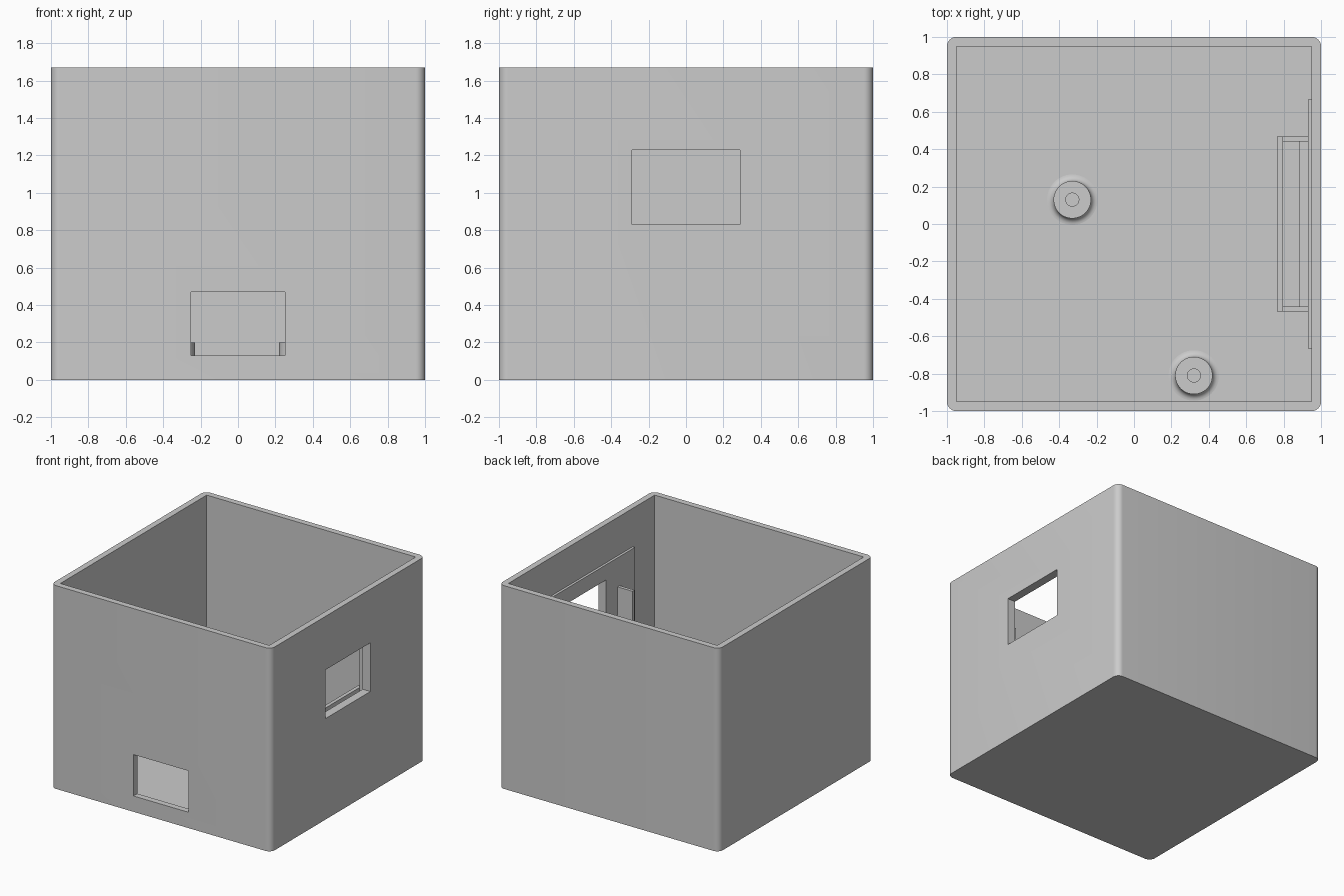
import bpy, bmesh, math
from mathutils import Vector

old = bpy.data.objects.get("Cube")
if old:
    bpy.data.objects.remove(old, do_unlink=True)

grey = bpy.data.materials.new("plain grey")
grey.use_nodes = True
grey.diffuse_color = (0.6, 0.6, 0.6, 1)
grey.node_tree.nodes["Principled BSDF"].inputs["Base Color"].default_value = (0.6, 0.6, 0.6, 1)


def finish(name, bm):
    """Turn a bmesh into a named grey object."""
    bmesh.ops.recalc_face_normals(bm, faces=bm.faces)
    mesh = bpy.data.meshes.new(name)
    bm.to_mesh(mesh)
    bm.free()
    mesh.materials.append(grey)
    obj = bpy.data.objects.new(name, mesh)
    bpy.context.collection.objects.link(obj)
    return obj


def box(name, low, high, corner=0):
    """Box between two corners, with optional rounded upright edges."""
    low, high = Vector(low), Vector(high)
    bm = bmesh.new()
    bmesh.ops.create_cube(bm, size=1)
    for v in bm.verts:
        v.co = (low + high) / 2 + v.co * (high - low)
    if corner:
        upright = [e for e in bm.edges
                   if abs(e.verts[0].co.z - e.verts[1].co.z) > 0.1]
        bmesh.ops.bevel(bm, geom=upright, offset=corner, segments=8,
                        profile=0.5, affect='EDGES')
    return finish(name, bm)


def select_only(obj):
    bpy.ops.object.select_all(action='DESELECT')
    obj.select_set(True)
    bpy.context.view_layer.objects.active = obj


def cut(obj, low, high):
    """Subtract a box from an object."""
    cutter = box("cutter", low, high)
    cutter.hide_render = True
    mod = obj.modifiers.new("cut", 'BOOLEAN')
    mod.operation, mod.solver, mod.object = 'DIFFERENCE', 'EXACT', cutter
    select_only(obj)
    bpy.ops.object.modifier_apply(modifier=mod.name)
    bpy.data.objects.remove(cutter, do_unlink=True)


def smooth(obj):
    select_only(obj)
    bpy.ops.object.shade_smooth_by_angle(angle=math.radians(30))


def standoff(name, x, y):
    """Hollow screw post with a flared foot."""
    floor, top, radius, hole, flare = 0.05, 0.2, 0.1, 0.035, 0.035
    profile = [(0, floor + 0.01), (hole, floor + 0.01), (hole, top), (radius, top)]
    for i in range(7):
        a = math.pi / 2 * i / 6
        profile.append((radius + flare * (1 - math.cos(a)),
                        floor + flare * (1 - math.sin(a))))
    bm = bmesh.new()
    verts = [bm.verts.new((r, 0, z)) for r, z in profile]
    edges = [bm.edges.new(pair) for pair in zip(verts, verts[1:])]
    bmesh.ops.spin(bm, geom=verts + edges, cent=(0, 0, 0), axis=(0, 0, 1),
                   angle=math.tau, steps=48)
    bmesh.ops.remove_doubles(bm, verts=bm.verts, dist=0.0001)
    obj = finish(name, bm)
    obj.location = (x, y, 0)
    smooth(obj)


# Open-topped shell with a front port and a side window
shell = box("enclosure_shell", (-1, -1, 0), (1, 1, 1.67), corner=0.05)
cut(shell, (-0.95, -0.95, 0.05), (0.95, 0.95, 2))
cut(shell, (-0.25, -1.1, 0.13), (0.25, -0.9, 0.47))
cut(shell, (0.9, -0.29, 0.83), (1.1, 0.29, 1.23))
smooth(shell)

# Thin backing panel around the window
panel = box("window_panel", (0.93, -0.665, 0.6), (0.95, 0.665, 1.355))
cut(panel, (0.9, -0.29, 0.83), (1.1, 0.29, 1.23))

# Holder behind the window: side arms, shelf, front lip and rear ledge
for side, name in ((-1, "front"), (1, "back")):
    a, b = sorted((side * 0.44, side * 0.467))
    box("holder_arm_" + name, (0.795, a, 0.62), (0.93, b, 1.116))
box("holder_shelf", (0.795, -0.44, 0.62), (0.93, 0.44, 0.65))
box("holder_lip", (0.765, -0.467, 0.62), (0.795, 0.467, 0.75))
box("holder_ledge", (0.885, -0.44, 0.65), (0.93, 0.44, 0.75))

# Screw posts on the floor
standoff("standoff_back", -0.33, 0.13)
standoff("standoff_front", 0.32, -0.81)
